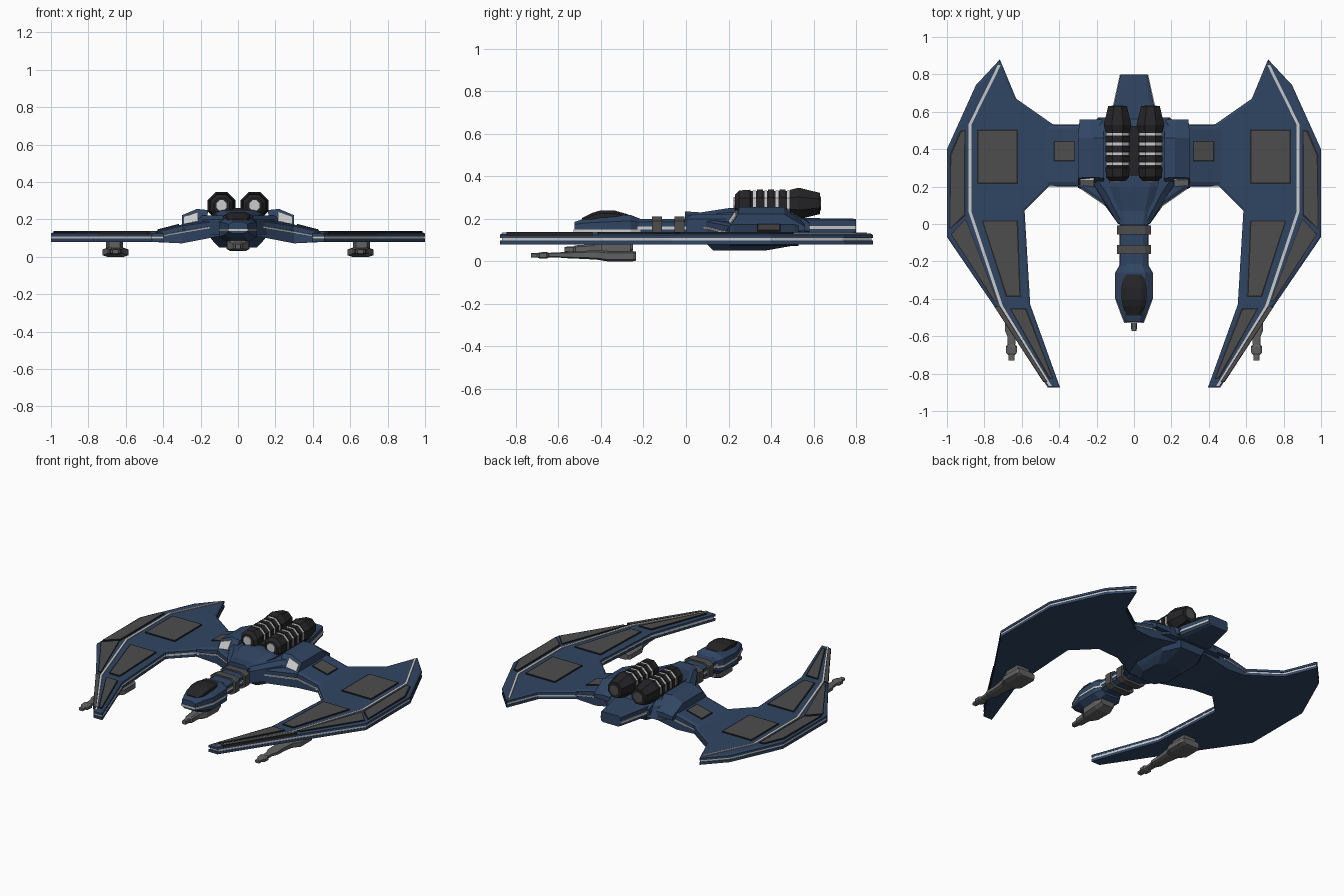
import bpy, bmesh
from math import cos, sin, pi


def material(name, r, g, b):
    m = bpy.data.materials.new(name)
    m.diffuse_color = (r, g, b, 1)
    return m


BLUE = material("hull_blue", 0.03, 0.06, 0.125)
DARK = material("dark_trim", 0.018, 0.018, 0.02)
GREY = material("panel_grey", 0.075, 0.075, 0.075)
LIGHT = material("light_trim", 0.55, 0.55, 0.55)
METAL = material("gun_metal", 0.12, 0.12, 0.12)


def loft(name, rings, mat, mirror=False, inset=0, depth=0, inset_mat=None):
    """Skin equal-length rings, cap both ends, optionally inset the last cap."""
    bm = bmesh.new()
    rows = [[bm.verts.new(p) for p in r] for r in rings]
    n = len(rows[0])
    for a, b in zip(rows, rows[1:]):
        for i in range(n):
            bm.faces.new((a[i], a[(i + 1) % n], b[(i + 1) % n], b[i]))
    bm.faces.new(rows[0][::-1])
    cap = bm.faces.new(rows[-1])
    bmesh.ops.recalc_face_normals(bm, faces=bm.faces[:])
    if inset:
        bmesh.ops.inset_individual(bm, faces=[cap], thickness=inset, depth=depth)
        if inset_mat:
            cap.material_index = 1
    me = bpy.data.meshes.new(name)
    bm.to_mesh(me)
    bm.free()
    me.materials.append(mat)
    if inset_mat:
        me.materials.append(inset_mat)
    ob = bpy.data.objects.new(name, me)
    bpy.context.collection.objects.link(ob)
    if mirror:
        ob.modifiers.new("mirror", "MIRROR").use_mirror_merge = False
    return ob


def prism(name, pts, z0, z1, mat, mirror=True, **kw):
    return loft(name, [[(x, y, z) for x, y in pts] for z in (z0, z1)], mat, mirror, **kw)


def oct_ring(x, y, hw, z0, z1, c=0.35):
    """Chamfered rectangle across the y axis."""
    zm, hh = (z0 + z1) / 2, (z1 - z0) / 2
    k = 1 - c
    return [(x + hw * a, y, zm + hh * b) for a, b in
            ((1, k), (k, 1), (-k, 1), (-1, k), (-1, -k), (-k, -1), (k, -1), (1, -k))]


def bar(name, sections, mat, x=0, mirror=False, c=0.35):
    """Loft of (y, half width, z0, z1) sections."""
    return loft(name, [oct_ring(x, y, w, a, b, c) for y, w, a, b in sections], mat, mirror)


# Wings: two blue slabs with a light layer between
wing = [(0.717, 0.88), (0.845, 0.743), (1, 0.4), (1, -0.07), (0.754, -0.43), (0.46, -0.875),
        (0.395, -0.875), (0.555, -0.43), (0.585, 0.07), (0.45, 0.205), (0.43, 0.205),
        (0.43, 0.53), (0.63, 0.67)]
core = [(0.72 + (x - 0.72) * 0.988, y * 0.99) for x, y in wing]
prism("wing_lower", wing, 0.08, 0.097, BLUE)
prism("wing_core", core, 0.095, 0.112, LIGHT)
prism("wing_upper", wing, 0.11, 0.124, BLUE, inset=0.012, depth=0.006)

# Light line along each wing
line = [(0.712, 0.85), (0.87, 0.53), (0.87, 0.07), (0.70, -0.44), (0.44, -0.865)]
strip = line + [(x + 0.016, y) for x, y in reversed(line)]
prism("wing_line", strip, 0.12, 0.135, LIGHT)

# Framed grey panels on the wings
panels = [
    [(0.62, 0.505), (0.84, 0.505), (0.84, 0.215), (0.62, 0.215)],
    [(0.9, 0.505), (0.93, 0.5), (0.987, 0.37), (0.987, -0.03), (0.9, 0.045)],
    [(0.62, 0.02), (0.815, 0.02), (0.685, -0.39), (0.605, -0.39)],
    [(0.9, 0.03), (0.98, -0.055), (0.755, -0.405), (0.73, -0.415)],
    [(0.575, -0.45), (0.665, -0.45), (0.455, -0.83), (0.43, -0.83)],
    [(0.715, -0.44), (0.748, -0.44), (0.485, -0.845), (0.462, -0.845)],
]
for i, p in enumerate(panels):
    prism(f"wing_panel_{i + 1}", p, 0.12, 0.137, DARK,
          inset=0.006 if i in (3, 5) else 0.011, depth=0.001, inset_mat=GREY)


# Wing roots rising to the hull, with light edge
def root_ring(x, y0, y1, z0, z1):
    return [(x, y0, z0), (x, y0, z1), (x, y0 + 0.02, z1 + 0.008), (x, y1 - 0.02, z1 + 0.008),
            (x, y1, z1), (x, y1, z0)]


loft("wing_root", [root_ring(0.47, 0.205, 0.53, 0.08, 0.122),
                   root_ring(0.3, 0.203, 0.53, 0.072, 0.165),
                   root_ring(0.05, 0.03, 0.53, 0.12, 0.2)], BLUE, True)
loft("wing_root_line", [root_ring(0.46, 0.2, 0.535, 0.1, 0.104),
                        root_ring(0.3, 0.197, 0.535, 0.128, 0.134),
                        root_ring(0.08, 0.045, 0.5, 0.165, 0.172)], LIGHT, True)
loft("root_panel", [[(x, y, z + h) for x, y, z in
                     ((0.315, 0.335, 0.169), (0.43, 0.335, 0.14),
                      (0.43, 0.445, 0.14), (0.315, 0.445, 0.169))] for h in (-0.015, 0.006)],
     DARK, True, inset=0.01, depth=0.001, inset_mat=GREY)


# Central hull, stacked plan outlines
def sym(half):
    return half + [(-x, y) for x, y in reversed(half)]


levels = [(0.12, [(0.085, 0.0), (0.22, 0.19), (0.28, 0.28), (0.28, 0.48), (0.19, 0.57)]),
          (0.2, [(0.085, 0.0), (0.2, 0.19), (0.25, 0.28), (0.25, 0.46), (0.17, 0.54)]),
          (0.222, [(0.07, 0.015), (0.15, 0.17), (0.22, 0.27), (0.22, 0.44), (0.15, 0.51)])]
loft("hull", [[(x, y, z) for x, y in sym(h)] for z, h in levels], BLUE)
bar("hull_front_deck", [(-0.005, 0.075, 0.14, 0.235), (0.07, 0.09, 0.14, 0.23),
                        (0.2, 0.13, 0.14, 0.25), (0.5, 0.14, 0.14, 0.25),
                        (0.58, 0.13, 0.13, 0.19)], BLUE)
bar("tail", [(0.45, 0.13, 0.125, 0.205), (0.6, 0.115, 0.125, 0.203),
             (0.8, 0.072, 0.13, 0.2)], BLUE, c=0.2)
bar("tail_line", [(0.5, 0.13, 0.152, 0.166), (0.6, 0.12, 0.152, 0.166),
                  (0.797, 0.076, 0.152, 0.166)], LIGHT, c=0.05)

# Belly keel
belly = [(0.13, [(0.09, 0.03), (0.17, 0.2), (0.17, 0.45), (0.1, 0.56)]),
         (0.08, [(0.06, 0.1), (0.13, 0.2), (0.13, 0.43), (0.08, 0.54)]),
         (0.05, [(0.05, 0.13), (0.1, 0.21), (0.09, 0.33), (0.06, 0.37)])]
loft("belly", [[(x, y, z) for x, y in sym(h)] for z, h in belly], BLUE)

# Shoulder intakes with slanted light fronts
prof = [(0.17, 0.14), (0.3, 0.145), (0.3, 0.222), (0.22, 0.256), (0.16, 0.25)]
loft("shoulder", [
    [(0.24 + (x - 0.24) * 0.85, 0.56, 0.14 + (z - 0.14) * 0.3) for x, z in prof],
    [(x, 0.46, z) for x, z in prof],
    [(x, 0.25 - (0.256 - z) * 0.7 + max(0, x - 0.22) * 0.25, z) for x, z in prof]],
    BLUE, True)
win = [(0.215, 0.19), (0.288, 0.178), (0.288, 0.214), (0.215, 0.24)]
loft("shoulder_window", [
    [(x, 0.25 - (0.256 - z) * 0.7 + max(0, x - 0.22) * 0.25 + d, z) for x, z in win]
    for d in (0.02, -0.005)], LIGHT, True)


# Twin engines: octagonal turned bodies with light rings
def turned(name, sections, x, z, mat):
    return loft(name, [[(x + r * cos((i + 0.5) * pi / 4), y, z + r * sin((i + 0.5) * pi / 4))
                        for i in range(8)] for y, r in sections], mat, True)


turned("engine", [(0.23, 0.045), (0.25, 0.066), (0.3, 0.07), (0.305, 0.064), (0.48, 0.064),
                  (0.5, 0.072), (0.53, 0.08), (0.63, 0.054)], 0.088, 0.272, DARK)
turned("engine_lens", [(0.224, 0.03), (0.24, 0.03)], 0.088, 0.275, LIGHT)
turned("engine_nozzle", [(0.62, 0.035), (0.634, 0.035)], 0.088, 0.272, GREY)
for i in range(4):
    y = 0.315 + i * 0.053
    turned(f"engine_ring_{i + 1}", [(y, 0.067), (y + 0.014, 0.067)], 0.088, 0.272, LIGHT)
    turned(f"engine_rib_{i + 1}", [(y + 0.018, 0.071), (y + 0.046, 0.071)], 0.088, 0.272, DARK)
bar("engine_mount", [(0.26, 0.1, 0.22, 0.262), (0.52, 0.1, 0.22, 0.262)], DARK)

# Neck with collars
bar("neck", [(-0.24, 0.075, 0.115, 0.2), (0.05, 0.075, 0.115, 0.2)], BLUE)
bar("neck_line", [(-0.24, 0.079, 0.15, 0.164), (0.04, 0.079, 0.15, 0.164)], LIGHT, c=0.05)
for i, y in enumerate((-0.055, -0.16)):
    bar(f"neck_collar_{i + 1}", [(y, 0.092, 0.1, 0.21), (y + 0.047, 0.092, 0.1, 0.21)], GREY)

# Head, light edge and canopy
bar("head", [(-0.525, 0.05, 0.125, 0.185), (-0.48, 0.068, 0.1, 0.2), (-0.4, 0.098, 0.08, 0.21),
             (-0.26, 0.098, 0.08, 0.218), (-0.215, 0.072, 0.1, 0.2)], BLUE, c=0.4)
bar("head_line", [(-0.528, 0.053, 0.138, 0.15), (-0.48, 0.072, 0.138, 0.15),
                  (-0.4, 0.101, 0.138, 0.15), (-0.26, 0.101, 0.138, 0.15),
                  (-0.215, 0.075, 0.138, 0.15)], LIGHT, c=0.05)
bar("canopy", [(-0.49, 0.04, 0.17, 0.203), (-0.44, 0.06, 0.17, 0.228),
               (-0.4, 0.066, 0.17, 0.24), (-0.34, 0.066, 0.17, 0.24),
               (-0.27, 0.055, 0.17, 0.22)], DARK, c=0.4)

# Nose gun
bar("nose_gun", [(-0.25, 0.05, 0.05, 0.1), (-0.3, 0.062, 0.03, 0.1), (-0.41, 0.058, 0.03, 0.095),
                 (-0.45, 0.03, 0.035, 0.08), (-0.52, 0.026, 0.035, 0.075),
                 (-0.53, 0.017, 0.04, 0.07), (-0.572, 0.014, 0.042, 0.068)], METAL)

# Wing guns on pylons
bar("wing_gun_pylon", [(-0.4, 0.03, 0.04, 0.085), (-0.36, 0.045, 0.035, 0.085),
                       (-0.26, 0.045, 0.035, 0.085)], METAL, 0.66, True, 0.15)
bar("wing_gun", [(-0.235, 0.06, 0.003, 0.045), (-0.25, 0.07, 0.0, 0.048),
                 (-0.37, 0.07, 0.0, 0.048), (-0.42, 0.045, 0.008, 0.052),
                 (-0.5, 0.035, 0.012, 0.048), (-0.57, 0.035, 0.015, 0.044),
                 (-0.6, 0.022, 0.018, 0.042), (-0.645, 0.02, 0.018, 0.04),
                 (-0.655, 0.03, 0.013, 0.044), (-0.69, 0.028, 0.014, 0.042),
                 (-0.7, 0.017, 0.018, 0.038), (-0.73, 0.016, 0.018, 0.038)], METAL, 0.655, True)
